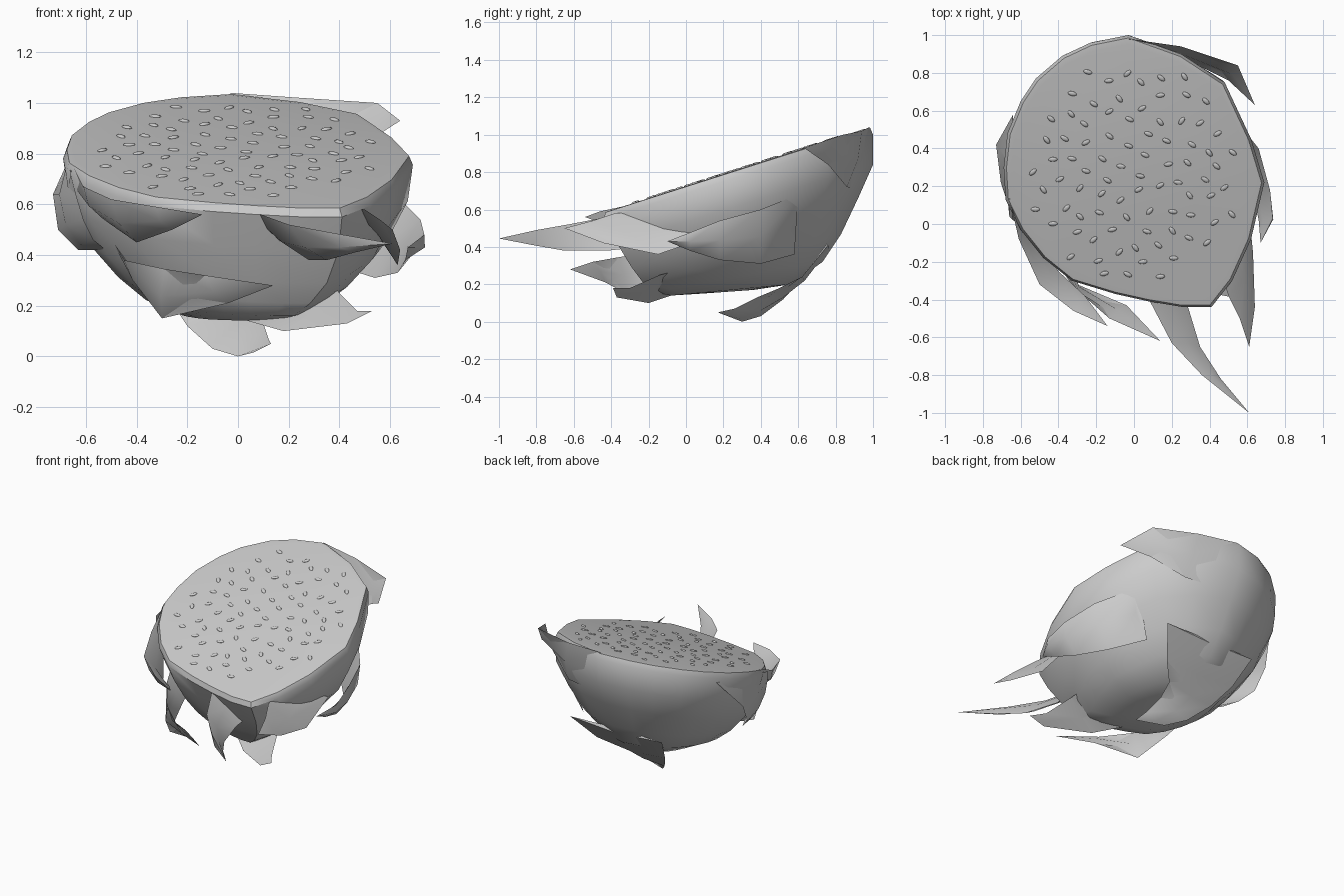
import bpy, bmesh, math, random
from mathutils import Vector, Matrix

random.seed(4)
cube = bpy.data.objects.get("Cube")
if cube:
    bpy.data.objects.remove(cube)

grey = bpy.data.materials.new("plain_grey")
grey.use_nodes = True
grey.diffuse_color = (0.6, 0.6, 0.6, 1)
grey.node_tree.nodes["Principled BSDF"].inputs["Base Color"].default_value = grey.diffuse_color


def finish(bm, name, angle):
    """Turn a bmesh into a smooth shaded object."""
    bmesh.ops.recalc_face_normals(bm, faces=bm.faces[:])
    mesh = bpy.data.meshes.new(name)
    bm.to_mesh(mesh)
    bm.free()
    mesh.materials.append(grey)
    obj = bpy.data.objects.new(name, mesh)
    bpy.context.collection.objects.link(obj)
    bpy.ops.object.select_all(action="DESELECT")
    obj.select_set(True)
    bpy.context.view_layer.objects.active = obj
    bpy.ops.object.shade_smooth_by_angle(angle=math.radians(angle))
    return obj


def loft(bm, rings):
    """Skin a list of closed vertex rings."""
    for lower, upper in zip(rings, rings[1:]):
        for i in range(len(lower)):
            j = (i + 1) % len(lower)
            bm.faces.new((lower[i], lower[j], upper[j], upper[i]))


def cut_height(y):
    return 0.725 + 0.322 * y


# Fruit body: tilted cut outline, lofted down to a narrow rounded bottom
outline = [(-.03, 1), (-.23, .96), (-.38, .89), (-.52, .77), (-.6, .65), (-.67, .48),
           (-.69, .3), (-.68, .13), (-.6, -.03), (-.48, -.18), (-.33, -.3), (-.1, -.37),
           (.08, -.41), (.26, -.44), (.41, -.44), (.52, -.3), (.62, -.08), (.69, .22),
           (.62, .45), (.48, .75), (.25, .9)]
# Each level: half width, back y and z, front y and z
levels = [(.65, .95, 1.03, -.4, .596), (.675, .985, 1.035, -.43, .585),
          (.69, 1, 1, -.44, .55), (.67, 1, .84, -.37, .42), (.59, .92, .66, -.29, .29),
          (.48, .83, .47, -.23, .21), (.37, .73, .32, -.18, .16),
          (.23, .56, .2, -.08, .14), (.1, .36, .17, .08, .15)]
bm = bmesh.new()
rings = []
for width, back_y, back_z, front_y, front_z in levels:
    ring = []
    for x, y in outline:
        t = (y + .44) / 1.44
        ring.append(bm.verts.new((x / .69 * width,
                                  front_y + t * (back_y - front_y),
                                  front_z + t * (back_z - front_z))))
    rings.append(ring)
loft(bm, rings)
bm.faces.new(rings[0])
bm.faces.new(rings[-1])
finish(bm, "fruit_body", 40)


def leaf(name, first_edge, second_edge, tip, bulge):
    """Pointed scale between two edges, thickened along the bulge direction."""
    bm = bmesh.new()
    out = Vector(bulge)
    rings = []
    for a, b in zip(first_edge, second_edge):
        a, b = Vector(a), Vector(b)
        mid = (a + b) / 2
        rings.append([bm.verts.new(p) for p in (a, mid + out, b, mid - out * .4)])
    loft(bm, rings)
    end = bm.verts.new(tip)
    last = rings[-1]
    for i in range(4):
        bm.faces.new((last[i], last[(i + 1) % 4], end))
    bm.faces.new(rings[0])
    finish(bm, name, 50)


# Scales around the skin, each with its base sunk in the body
leaf("long_front_leaf",
     [(.04, -.32, .57), (.09, -.42, .56), (.2, -.63, .52), (.36, -.8, .49)],
     [(.28, -.24, .4), (.28, -.42, .38), (.35, -.65, .38), (.46, -.82, .41)],
     (.61, -1, .445), (-.01, -.02, -.02))
leaf("front_right_leaf",
     [(.6, .14, .46), (.63, -.15, .36), (.64, -.44, .42)],
     [(.46, -.26, .58), (.5, -.38, .58), (.56, -.5, .54)],
     (.61, -.65, .5), (.02, -.02, -.01))
leaf("front_left_leaf",
     [(-.66, .14, .77), (-.61, -.08, .67), (-.5, -.32, .62), (-.32, -.46, .59)],
     [(-.6, .14, .6), (-.53, -.06, .54), (-.4, -.25, .45), (-.26, -.38, .5)],
     (-.14, -.54, .56), (-.02, -.02, -.01))
leaf("lower_left_leaf",
     [(-.52, .06, .5), (-.45, -.14, .38), (-.29, -.36, .345), (-.13, -.5, .32)],
     [(-.4, .1, .34), (-.36, -.1, .24), (-.3, -.32, .15), (-.04, -.43, .21)],
     (.14, -.62, .28), (-.01, -.02, -.01))
leaf("lower_right_leaf",
     [(-.1, .1, .17), (.04, -.08, .14), (.18, -.2, .1), (.43, -.37, .13)],
     [(.36, .16, .32), (.38, -.02, .28), (.4, -.14, .25), (.47, -.3, .18)],
     (.53, -.39, .18), (.01, -.02, -.01))
leaf("bottom_leaf",
     [(-.34, .75, .41), (-.28, .63, .24), (-.2, .52, .12), (-.1, .4, .03), (0, .3, 0)],
     [(.36, .76, .41), (.25, .62, .24), (.13, .5, .18), (.1, .38, .13), (.12, .26, .07)],
     (.13, .17, .05), (0, .01, -.02))
leaf("right_leaf",
     [(.5, .6, .68), (.66, .4, .6), (.72, .18, .54), (.735, .03, .48)],
     [(.38, .58, .36), (.54, .4, .31), (.63, .18, .33), (.66, .02, .38)],
     (.67, -.1, .43), (.04, 0, 0))
leaf("left_leaf",
     [(-.64, .58, .84), (-.73, .42, .64), (-.71, .34, .5), (-.63, .28, .42)],
     [(-.66, .04, .72), (-.64, .02, .64), (-.61, 0, .54), (-.57, 0, .46)],
     (-.52, .06, .42), (-.02, 0, 0))
leaf("back_leaf",
     [(-.03, .98, 1.04), (.25, .94, 1.02), (.55, .84, 1)],
     [(-.03, .92, .71), (.3, .86, .72), (.5, .76, .84)],
     (.64, .63, .93), (.01, .02, 0))

# Flat seeds scattered over the cut face
bm = bmesh.new()
tilt = Matrix.Rotation(math.atan(.322), 4, "X")
count = 84
for i in range(count):
    radius = math.sqrt((i + .5) / count)
    turn = i * math.radians(137.5)
    x = .56 * radius * math.cos(turn) + random.uniform(-.02, .02)
    y = .27 + .58 * radius * math.sin(turn) + random.uniform(-.02, .02)
    place = (Matrix.Translation((x, y, cut_height(y))) @ tilt
             @ Matrix.Rotation(random.uniform(-1, 1), 4, "Z")
             @ Matrix.Diagonal((.024, .013, .007, 1)))
    bmesh.ops.create_uvsphere(bm, u_segments=10, v_segments=6, radius=1, matrix=place)
finish(bm, "seeds", 60)
